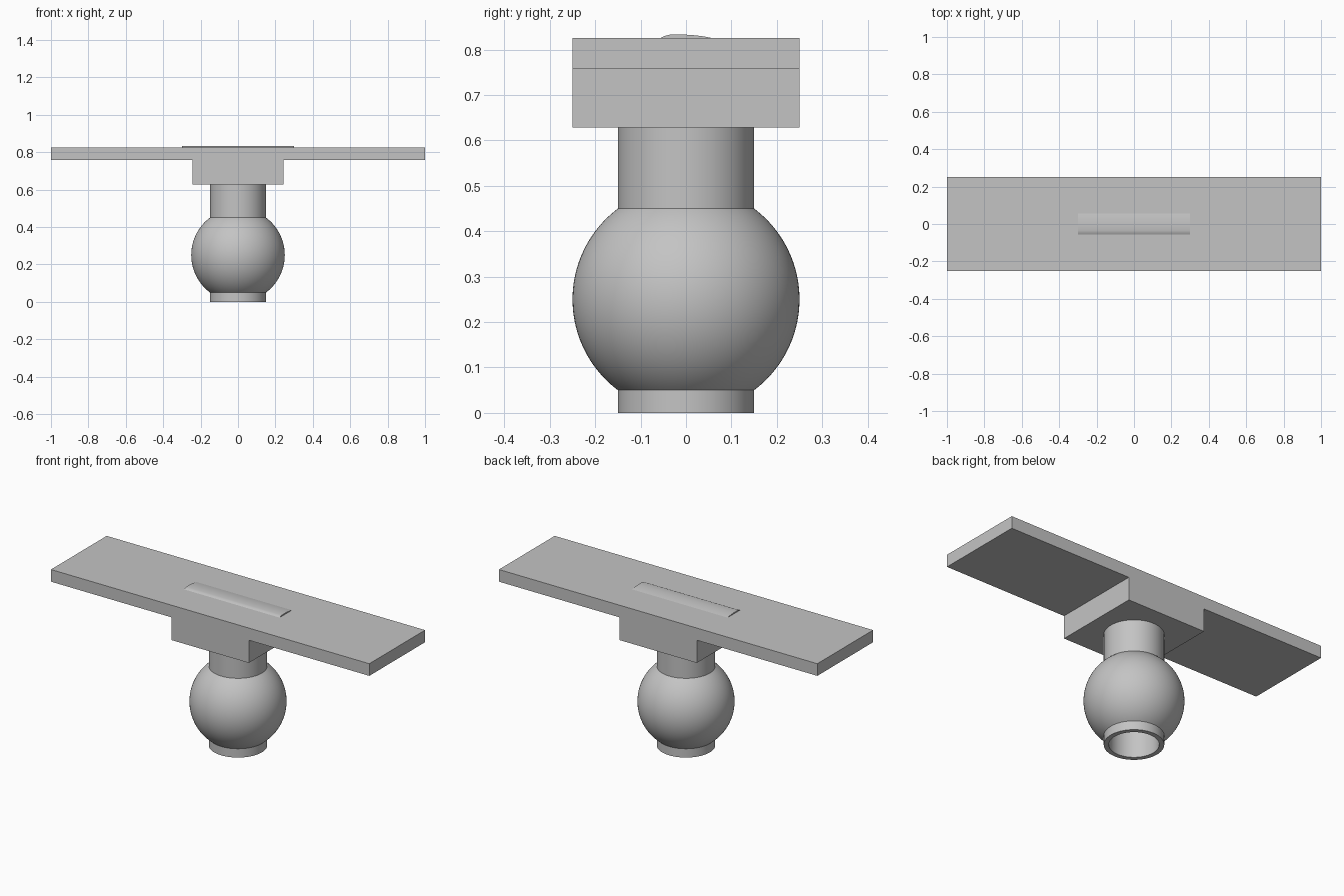
import bpy, bmesh, math

cube = bpy.data.objects.get("Cube")
if cube:
    bpy.data.objects.remove(cube, do_unlink=True)

grey = bpy.data.materials.new("plain grey")
grey.use_nodes = True
COLOUR = (0.55, 0.55, 0.55, 1)
grey.diffuse_color = COLOUR
grey.node_tree.nodes["Principled BSDF"].inputs["Base Color"].default_value = COLOUR


def finish(name, bm, smooth=None):
    bmesh.ops.recalc_face_normals(bm, faces=bm.faces[:])
    mesh = bpy.data.meshes.new(name)
    bm.to_mesh(mesh)
    bm.free()
    mesh.materials.append(grey)
    obj = bpy.data.objects.new(name, mesh)
    bpy.context.collection.objects.link(obj)
    if smooth:
        bpy.ops.object.select_all(action='DESELECT')
        obj.select_set(True)
        bpy.context.view_layer.objects.active = obj
        bpy.ops.object.shade_smooth_by_angle(angle=math.radians(smooth))
    return obj


def extrude(name, points, direction, smooth=None):
    """Close a profile into a face and extrude it along a direction."""
    bm = bmesh.new()
    face = bm.faces.new([bm.verts.new(p) for p in points])
    new = bmesh.ops.extrude_face_region(bm, geom=[face])
    verts = [g for g in new["geom"] if isinstance(g, bmesh.types.BMVert)]
    bmesh.ops.translate(bm, verts=verts, vec=direction)
    return finish(name, bm, smooth)


def lathe(name, profile, steps=96, smooth=25):
    """Spin a closed (radius, height) profile about the z axis."""
    bm = bmesh.new()
    verts = [bm.verts.new((r, 0, z)) for r, z in profile]
    edges = [bm.edges.new((v, verts[i - 1])) for i, v in enumerate(verts)]
    bmesh.ops.spin(bm, geom=verts + edges, cent=(0, 0, 0), axis=(0, 0, 1),
                   angle=math.tau, steps=steps)
    bmesh.ops.remove_doubles(bm, verts=bm.verts[:], dist=1e-5)
    return finish(name, bm, smooth)


NECK, BORE, BALL = 0.15, 0.125, 0.25
LOW, MID, TOP = 0.628, 0.757, 0.826

# Hollow stem with a ball swelling between its foot ring and neck
limit = math.acos(NECK / BALL)
rings = 40
ball = []
for i in range(rings + 1):
    a = limit * (2 * i / rings - 1)
    ball.append((BALL * math.cos(a), BALL + BALL * math.sin(a)))
lathe("ball_stem", [(BORE, 0), (NECK, 0)] + ball + [(NECK, LOW), (BORE, LOW)])

# T-shaped head: long plate with a block beneath it
half = [(0.243, LOW), (0.243, MID), (1, MID), (1, TOP)]
outline = half + [(-x, z) for x, z in reversed(half)]
extrude("crosshead", [(x, -0.25, z) for x, z in outline], (0, 0.5, 0))

# Shallow rounded ridge on top of the plate
ridge = [(-0.055, TOP), (-0.046, 0.8305), (-0.035, 0.833), (0, 0.833),
         (0.02, 0.8315), (0.04, 0.829), (0.055, TOP)]
extrude("top_ridge", [(-0.3, y, z) for y, z in ridge], (0.6, 0, 0), 30)
